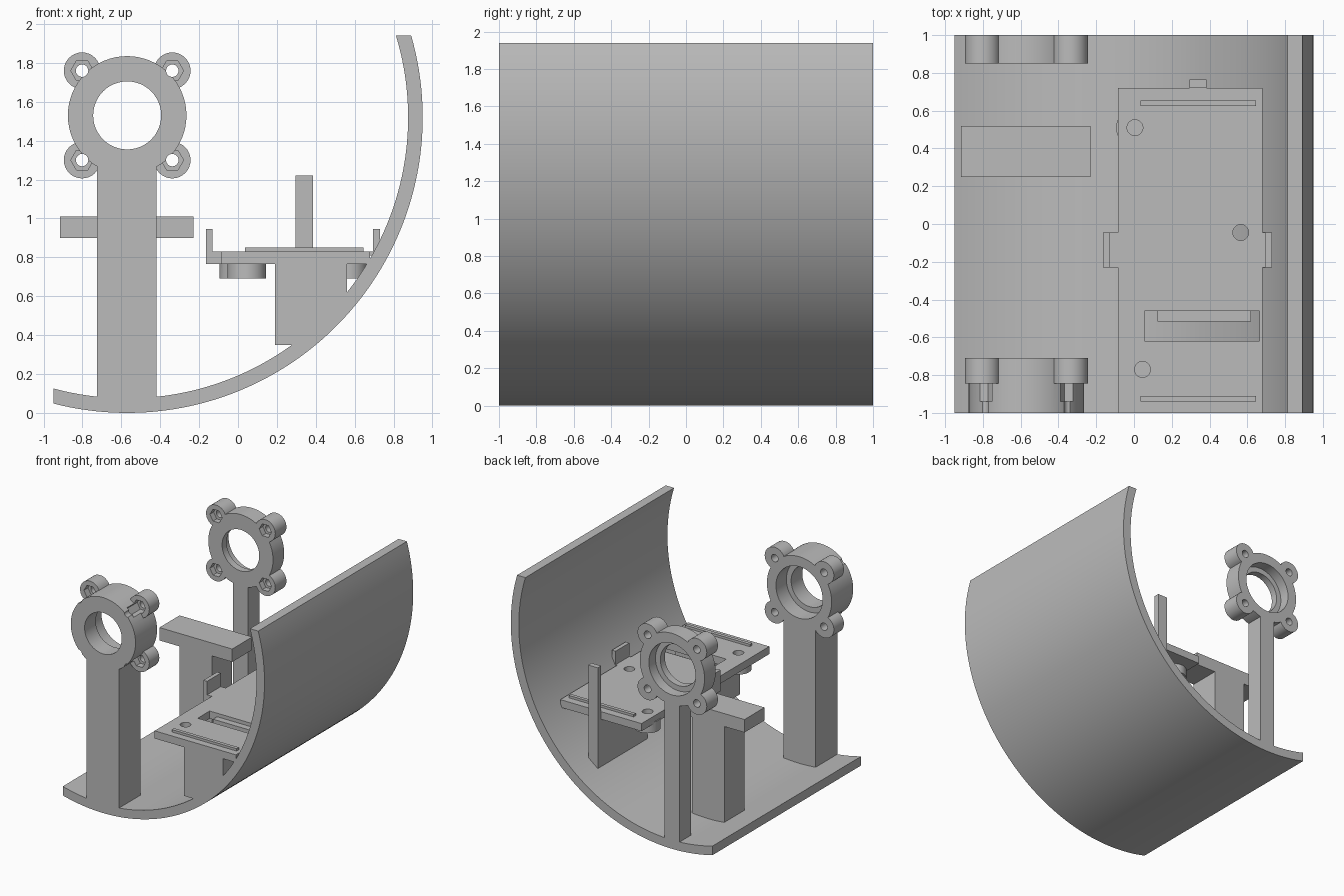
import bpy, bmesh, math

cube = bpy.data.objects.get("Cube")
if cube:
    bpy.data.objects.remove(cube)

grey = bpy.data.materials.new("plain_grey")
grey.use_nodes = True
grey.diffuse_color = (0.5, 0.5, 0.5, 1)
grey.node_tree.nodes["Principled BSDF"].inputs["Base Color"].default_value = (0.5, 0.5, 0.5, 1)

CX, CZ = -0.57, 1.52       # axis of the curved shell
R_OUT, R_IN = 1.52, 1.445
RING_Z = 1.53


def prism(name, profile, y0, y1):
    """Extrude an (x, z) outline from y0 to y1."""
    bm = bmesh.new()
    face = bm.faces.new([bm.verts.new((x, y0, z)) for x, z in profile])
    ext = bmesh.ops.extrude_face_region(bm, geom=[face])
    verts = [g for g in ext["geom"] if isinstance(g, bmesh.types.BMVert)]
    bmesh.ops.translate(bm, verts=verts, vec=(0, y1 - y0, 0))
    bmesh.ops.recalc_face_normals(bm, faces=bm.faces)
    mesh = bpy.data.meshes.new(name)
    bm.to_mesh(mesh)
    bm.free()
    mesh.materials.append(grey)
    ob = bpy.data.objects.new(name, mesh)
    bpy.context.collection.objects.link(ob)
    return ob


def box(name, x0, x1, y0, y1, z0, z1):
    return prism(name, [(x0, z0), (x1, z0), (x1, z1), (x0, z1)], y0, y1)


def circle(cx, cz, r, n=48):
    return [(cx + r * math.cos(2 * math.pi * i / n), cz + r * math.sin(2 * math.pi * i / n))
            for i in range(n)]


def upright_cylinder(name, x, y, r, z0, z1):
    ob = prism(name, circle(x, -y, r, 32), z0, z1)
    # turn the extrusion axis from y to z
    for v in ob.data.vertices:
        a, b, c = v.co
        v.co = (a, -c, b)
    return ob


def combine(target, tool, operation):
    mod = target.modifiers.new(operation.lower(), "BOOLEAN")
    mod.operation = operation
    mod.solver = "EXACT"
    mod.object = tool
    bpy.context.view_layer.objects.active = target
    bpy.ops.object.modifier_apply(modifier=mod.name)
    bpy.data.objects.remove(tool)


def smooth(ob):
    bpy.ops.object.select_all(action="DESELECT")
    ob.select_set(True)
    bpy.context.view_layer.objects.active = ob
    bpy.ops.object.shade_smooth_by_angle(angle=math.radians(30))


def arc(r, a0, a1, n=72):
    return [(CX + r * math.cos(a0 + (a1 - a0) * i / n), CZ + r * math.sin(a0 + (a1 - a0) * i / n))
            for i in range(n + 1)]


def end_angles(r):
    """Shell is trimmed by an upright cut at left and a level cut at the top."""
    return -math.pi / 2 - math.asin((0.95 + CX) / r), math.asin((1.94 - CZ) / r)


# Curved shell
lo, hi = end_angles(R_OUT)
lo_in, hi_in = end_angles(R_IN)
smooth(prism("curved_shell", arc(R_OUT, lo, hi) + arc(R_IN, hi_in, lo_in), -1, 1))


# Ring holders with four bolt ears
def ring_holder(name, y0, y1, ear_y, pocket_y, nut_front, nut_back):
    ring = prism(name + "_ring", circle(CX, RING_Z, 0.305, 64), y0, y1)
    ears = [(CX + sx * 0.232, RING_Z + sz * 0.23) for sx in (-1, 1) for sz in (-1, 1)]
    for x, z in ears:
        combine(ring, prism("ear", circle(x, z, 0.094, 32), ear_y, y1), "UNION")
    for x, z in ears:
        combine(ring, prism("nut_cut", circle(x, z, 0.058, 6), nut_front, nut_back), "DIFFERENCE")
        combine(ring, prism("bolt_cut", circle(x, z, 0.032, 24), y0 - 0.1, y1 + 0.1), "DIFFERENCE")
    combine(ring, prism("bore_cut", circle(CX, RING_Z, 0.175), y0 - 0.1, y1 + 0.1), "DIFFERENCE")
    combine(ring, prism("pocket_cut", circle(CX, RING_Z, 0.22), pocket_y, y1 + 0.1), "DIFFERENCE")
    smooth(ring)


ring_holder("front", -1, -0.71, -0.845, -0.85, -0.94, -0.79)
ring_holder("rear", 0.85, 1, 0.85, 0.91, 0.75, 0.9)
box("front_column", -0.725, -0.42, -1, -0.71, 0.04, 1.285)
box("rear_column", CX - 0.07, CX + 0.07, 0.85, 1, 0.04, 1.26)

# Middle stand
box("stand_column", -0.725, -0.42, 0.25, 0.52, 0.04, 0.9)
box("stand_top", -0.915, -0.23, 0.25, 0.52, 0.9, 1.01)

# Mounting plate with slot and screw holes
holes = [(0.005, 0.51), (0.565, -0.045), (0.045, -0.77)]
plate = box("mounting_plate", -0.085, 0.68, -1, 0.72, 0.765, 0.83)
for x, y in holes:
    combine(plate, upright_cylinder("standoff", x, y, 0.1, 0.69, 0.78), "UNION")
combine(plate, box("slot_cut", 0.055, 0.665, -0.62, -0.46, 0.6, 0.9), "DIFFERENCE")
for x, y in holes:
    combine(plate, upright_cylinder("hole_cut", x, y, 0.042, 0.6, 0.9), "DIFFERENCE")
smooth(plate)
box("slot_bar", 0.125, 0.62, -0.515, -0.45, 0.77, 0.8)
for name, y in (("front_ridge", -0.94), ("rear_ridge", 0.625)):
    box(name, 0.035, 0.645, y, y + 0.03, 0.825, 0.85)

# Side clips and rear post
box("right_clip_base", -0.165, -0.08, -0.23, -0.045, 0.765, 0.83)
box("right_clip_lip", -0.165, -0.13, -0.23, -0.045, 0.83, 0.945)
box("left_clip_base", 0.675, 0.73, -0.23, -0.045, 0.81, 0.83)
box("left_clip_lip", 0.695, 0.73, -0.23, -0.045, 0.83, 0.945)
box("rear_post", 0.295, 0.385, 0.72, 0.765, 0.35, 1.22)

# Supports under the plate, their feet following the shell
box("rear_rib", 0.295, 0.385, 0.1, 0.72, 0.35, 0.77)
R_MID = (R_OUT + R_IN) / 2
foot = arc(R_MID, -math.asin((CZ - 0.35) / R_MID), -math.acos((0.56 - CX) / R_MID), 10)
prism("front_support", [(0.19, 0.768), (0.19, 0.35)] + foot + [(0.56, 0.768)], -1, -0.66)
